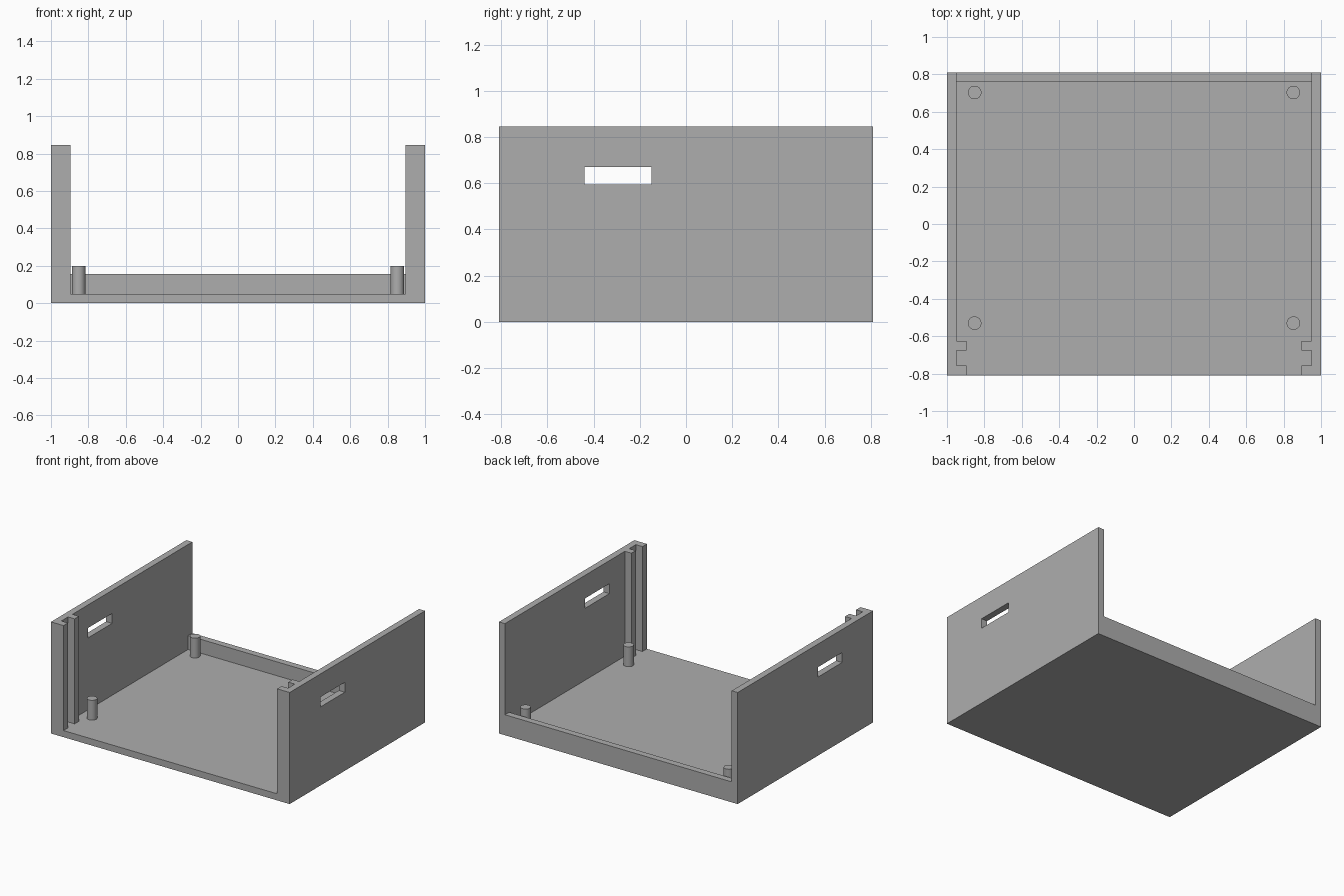
import bpy
import bmesh

default = bpy.data.objects.get("Cube")
if default:
    bpy.data.objects.remove(default, do_unlink=True)

# Single plain grey material
GREY = (0.42, 0.42, 0.42, 1)
grey = bpy.data.materials.new("plain_grey")
grey.use_nodes = True
grey.diffuse_color = GREY
grey.node_tree.nodes["Principled BSDF"].inputs["Base Color"].default_value = GREY

HALF_X, HALF_Y = 1.0, 0.81
WALL = 0.05
FLOOR_TOP, LIP_TOP, WALL_TOP = 0.05, 0.155, 0.845
INNER_X = HALF_X - WALL
RIB_X = 0.895


def prism(name, outline, z0, z1):
    """Extrude a plan outline between two heights."""
    bm = bmesh.new()
    face = bm.faces.new([bm.verts.new((x, y, z0)) for x, y in outline])
    top = bmesh.ops.extrude_face_region(bm, geom=[face])["geom"]
    verts = [v for v in top if isinstance(v, bmesh.types.BMVert)]
    bmesh.ops.translate(bm, verts=verts, vec=(0, 0, z1 - z0))
    bmesh.ops.recalc_face_normals(bm, faces=bm.faces)
    mesh = bpy.data.meshes.new(name)
    bm.to_mesh(mesh)
    bm.free()
    mesh.materials.append(grey)
    obj = bpy.data.objects.new(name, mesh)
    bpy.context.collection.objects.link(obj)
    return obj


def box(name, x0, x1, y0, y1, z0, z1):
    return prism(name, [(x0, y0), (x1, y0), (x1, y1), (x0, y1)], z0, z1)


# Floor and low back lip
box("floor_plate", -INNER_X, INNER_X, -HALF_Y, HALF_Y, 0, FLOOR_TOP)
box("back_lip", -INNER_X, INNER_X, HALF_Y - WALL, HALF_Y, FLOOR_TOP, LIP_TOP)

for side, s in (("left", 1), ("right", -1)):
    # Side wall with a rectangular slot
    wall = box(side + "_wall", *sorted((s * INNER_X, s * HALF_X)),
               -HALF_Y, HALF_Y, 0, WALL_TOP)
    cutter = box(side + "_slot_cutter", *sorted((s * 0.9, s * 1.1)),
                 -0.44, -0.15, 0.595, 0.67)
    cutter.hide_render = True
    cut = wall.modifiers.new("slot", "BOOLEAN")
    cut.operation, cut.solver, cut.object = "DIFFERENCE", "EXACT", cutter
    bpy.context.view_layer.objects.active = wall
    bpy.ops.object.modifier_apply(modifier=cut.name)
    bpy.data.objects.remove(cutter, do_unlink=True)

    # Two ribs forming the front panel channel
    for place, y0, y1 in (("front", -HALF_Y, -0.757), ("rear", -0.677, -0.625)):
        box(f"{side}_{place}_rib", *sorted((s * RIB_X, s * INNER_X)),
            y0, y1, FLOOR_TOP, WALL_TOP)

    # Mounting posts
    for place, y in (("front", -0.53), ("rear", 0.703)):
        bpy.ops.mesh.primitive_cylinder_add(
            vertices=32, radius=0.036, depth=0.15,
            location=(s * 0.852, y, FLOOR_TOP + 0.075))
        post = bpy.context.object
        post.name = f"{side}_{place}_post"
        post.data.materials.append(grey)
        bpy.ops.object.shade_smooth_by_angle()
